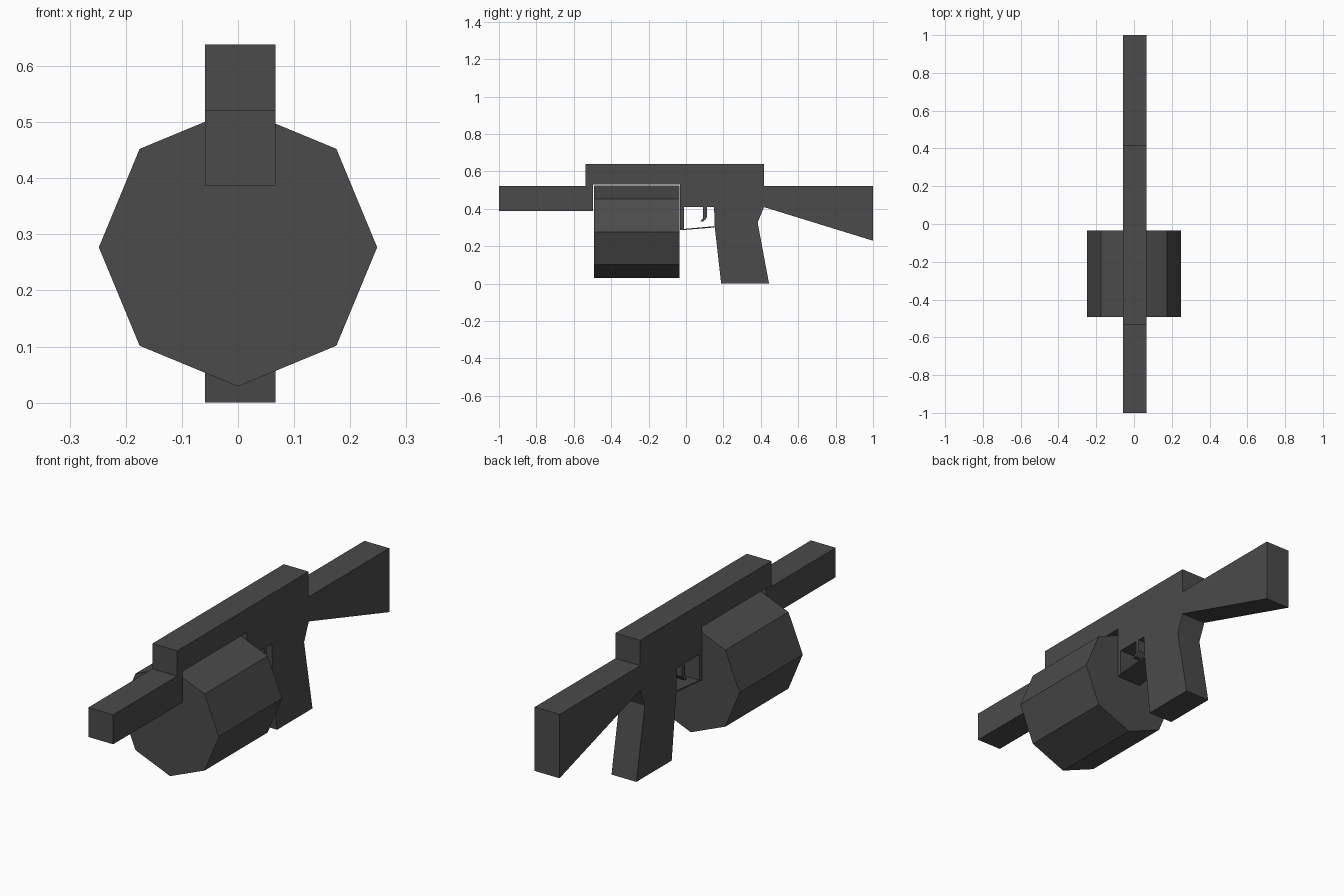
import bpy, bmesh, math

if "Cube" in bpy.data.objects:
    bpy.data.objects.remove(bpy.data.objects["Cube"])

dark = bpy.data.materials.new("dark_grey")
dark.diffuse_color = (0.07, 0.07, 0.07, 1)
dark.use_nodes = True
dark.node_tree.nodes["Principled BSDF"].inputs["Base Color"].default_value = dark.diffuse_color


def finish(name, bm):
    bmesh.ops.recalc_face_normals(bm, faces=bm.faces)
    mesh = bpy.data.meshes.new(name)
    bm.to_mesh(mesh)
    bm.free()
    mesh.materials.append(dark)
    obj = bpy.data.objects.new(name, mesh)
    bpy.context.collection.objects.link(obj)
    return obj


def prism(name, points, axis, a, b):
    """Extrude a 2D profile along x (points are y, z) or y (points are x, z)."""
    bm = bmesh.new()
    if axis == "x":
        verts = [bm.verts.new((a, p, q)) for p, q in points]
        move = (b - a, 0, 0)
    else:
        verts = [bm.verts.new((p, a, q)) for p, q in points]
        move = (0, b - a, 0)
    face = bm.faces.new(verts)
    ext = bmesh.ops.extrude_face_region(bm, geom=[face], use_keep_orig=True)
    moved = [g for g in ext["geom"] if isinstance(g, bmesh.types.BMVert)]
    bmesh.ops.translate(bm, verts=moved, vec=move)
    return finish(name, bm)


X0, X1 = -0.059, 0.067

# Barrel, receiver, grip and stock in one side profile
prism("frame", [
    (-1, 0.387), (-0.498, 0.387), (-0.498, 0.529), (-0.032, 0.529),
    (-0.032, 0.409), (0.15, 0.409), (0.154, 0.3), (0.188, 0), (0.444, 0),
    (0.383, 0.326), (0.417, 0.409), (1, 0.229), (1, 0.522),
    (0.416, 0.522), (0.416, 0.638), (-0.536, 0.638), (-0.536, 0.522),
    (-1, 0.522)], "x", X0, X1)

# Trigger guard strip
prism("trigger_guard", [
    (-0.032, 0.409), (-0.032, 0.285), (0.154, 0.3), (0.153, 0.307),
    (-0.012, 0.292), (-0.012, 0.409)], "x", X0, X1)

# Trigger
prism("trigger", [
    (0.092, 0.409), (0.092, 0.35), (0.075, 0.331), (0.093, 0.331),
    (0.112, 0.354), (0.112, 0.409)], "x", X0, X1)

# Eight-sided drum
R = 0.248
prism("drum", [(R * math.cos(i * math.pi / 4), 0.277 + R * math.sin(i * math.pi / 4))
               for i in range(8)], "y", -0.492, -0.035)
